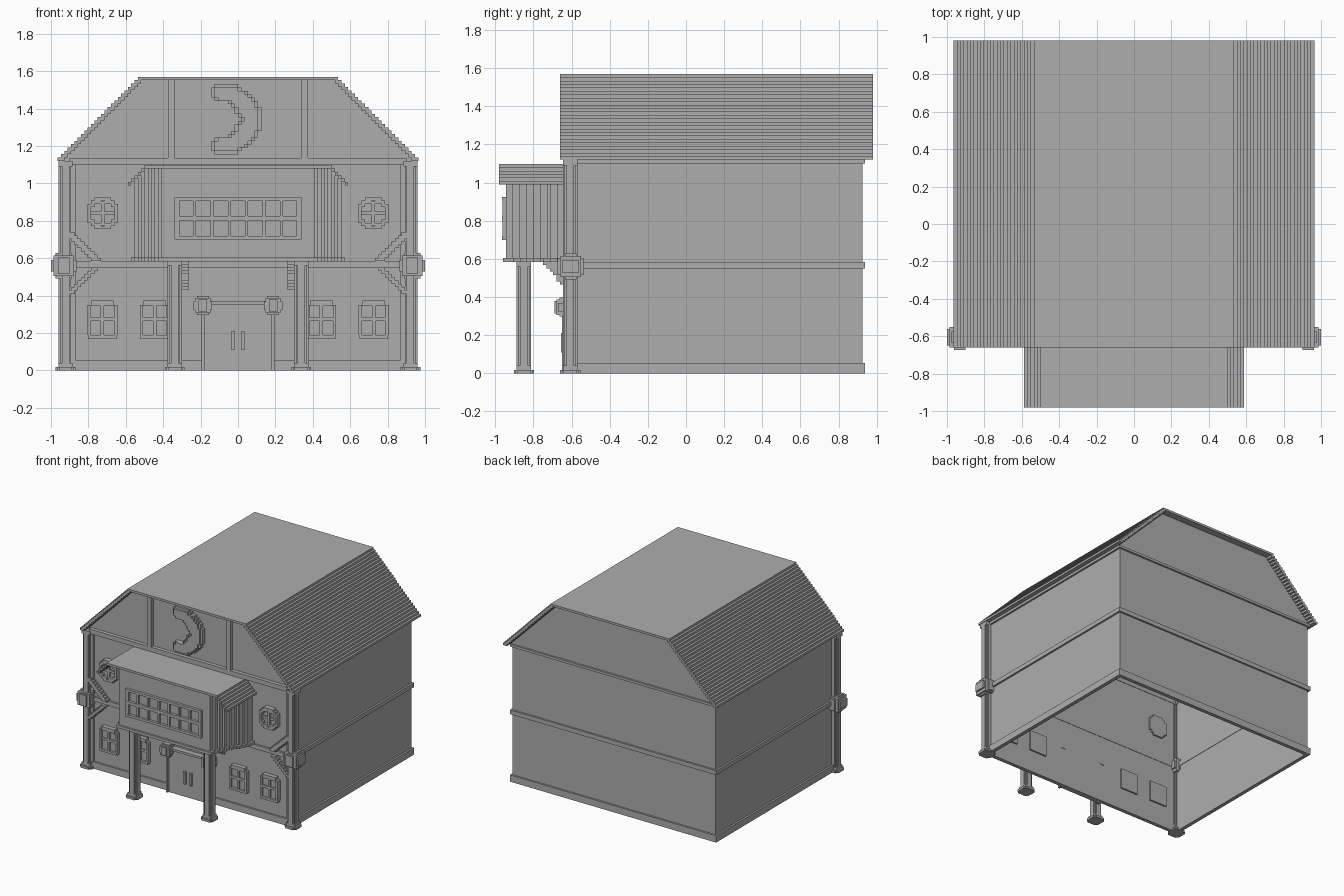
import bpy, bmesh
from math import sqrt

if "Cube" in bpy.data.objects:
    bpy.data.objects.remove(bpy.data.objects["Cube"])

U = 1 / 56  # one pixel step
FRONT, BACK, SIDE = -0.605, 0.925, 0.915

grey = bpy.data.materials.new("plain grey")
grey.use_nodes = True
grey.diffuse_color = (0.42, 0.42, 0.42, 1)
grey.node_tree.nodes["Principled BSDF"].inputs["Base Color"].default_value = grey.diffuse_color


def finish(name, bm, mirror):
    bmesh.ops.recalc_face_normals(bm, faces=bm.faces)
    for side in (("left_", "right_") if mirror else ("",)):
        if side == "right_":
            bmesh.ops.scale(bm, vec=(-1, 1, 1), verts=bm.verts)
            bmesh.ops.reverse_faces(bm, faces=bm.faces)
        mesh = bpy.data.meshes.new(side + name)
        bm.to_mesh(mesh)
        mesh.materials.append(grey)
        bpy.context.collection.objects.link(bpy.data.objects.new(side + name, mesh))
    bm.free()


def boxes(name, items, mirror=False):
    """Each item is x0, x1, y0, y1, z0, z1."""
    bm = bmesh.new()
    for x0, x1, y0, y1, z0, z1 in items:
        vs = bmesh.ops.create_cube(bm, size=1)["verts"]
        bmesh.ops.scale(bm, vec=(x1 - x0, y1 - y0, z1 - z0), verts=vs)
        bmesh.ops.translate(bm, vec=((x0 + x1) / 2, (y0 + y1) / 2, (z0 + z1) / 2), verts=vs)
    finish(name, bm, mirror)


def prism(name, pts, a, b, plane="XZ", mirror=False):
    place = {"XZ": lambda p, q, d: (p, d, q),
             "XY": lambda p, q, d: (p, q, d),
             "YZ": lambda p, q, d: (d, p, q)}[plane]
    bm = bmesh.new()
    lo = [bm.verts.new(place(p, q, a)) for p, q in pts]
    hi = [bm.verts.new(place(p, q, b)) for p, q in pts]
    bm.faces.new(lo)
    bm.faces.new(hi)
    for i in range(len(pts)):
        j = (i + 1) % len(pts)
        bm.faces.new((lo[i], lo[j], hi[j], hi[i]))
    finish(name, bm, mirror)


def stepped(span, q0, q1):
    """Staircase outline: span(q) gives the low and high edge of each row."""
    n = max(1, round((q1 - q0) / U))
    h = (q1 - q0) / n
    rows = [span(q0 + (i + 0.5) * h) for i in range(n)]
    snap = [(round(l / U) * U, round(r / U) * U) for l, r in rows]
    pts = [(snap[i][1], q0 + k * h) for i in range(n) for k in (i, i + 1)]
    pts += [(snap[i][0], q0 + k * h) for i in reversed(range(n)) for k in (i + 1, i)]
    clean = []
    for p in pts:
        if clean and abs(clean[-1][0] - p[0]) + abs(clean[-1][1] - p[1]) < 1e-6:
            continue
        if len(clean) > 1 and abs(clean[-1][0] - p[0]) < 1e-6 and abs(clean[-2][0] - p[0]) < 1e-6:
            clean.pop()
        clean.append(p)
    return clean


def shell(outer, inner):
    return outer + inner[::-1]


def both(w):
    return lambda q: (-w(q), w(q))


def ring(name, out, z0, z1, t):
    x, y0, y1 = SIDE + out, FRONT - out, BACK + out
    boxes(name, [(-x, x, y0, y0 + t, z0, z1), (-x, x, y1 - t, y1, z0, z1),
                 (-x, -x + t, y0 + t, y1 - t, z0, z1), (x - t, x, y0 + t, y1 - t, z0, z1)])


def ball(name, x, y, z, r):
    big, mid, small = r, r * 0.65, r * 0.45
    sizes = [(big, mid, small), (small, big, mid), (mid, small, big), (r * 0.8,) * 3]
    boxes(name, [(x - a, x + a, y - b, y + b, z - c, z + c) for a, b, c in sizes], True)


def column(name, x, y, top):
    def square(a, b, z0, z1):
        return (x - a, x + a, y - b, y + b, z0, z1)
    boxes(name, [square(0.038, 0.02, 0, top), square(0.02, 0.038, 0, top),
                 square(0.029, 0.029, 0, top),
                 square(0.053, 0.035, 0, U), square(0.035, 0.053, 0, U),
                 square(0.044, 0.044, 0, U), square(0.038, 0.038, U, 0.04),
                 square(0.038, 0.038, top - 0.03, top)], True)


# Hollow walls and the bands around them
ring("walls", 0, 0, 1.13, 0.012)
ring("plinth_band", 0.015, 0, 0.055, 0.03)
ring("floor_band", 0.015, 0.55, 0.585, 0.03)
ring("eave_band", 0.015, 1.1, 1.12, 0.03)

# Main roof with stepped slopes, and gable ends
def roof_w(z):
    return 0.965 - (z - 1.12 - U / 2)

prism("main_roof", shell(stepped(both(roof_w), 1.12, 1.57),
                         stepped(both(lambda z: roof_w(z) - 2 * U), 1.12, 1.57 - U)), -0.66, 0.98)
gable = stepped(both(lambda z: roof_w(z) - 1.5 * U), 1.12, 1.56)
prism("front_gable", gable, FRONT, FRONT + 0.012)
prism("back_gable", gable, BACK - 0.012, BACK)

# Front timbers
boxes("gable_beam", [(-0.9, 0.9, -0.635, FRONT, 1.1, 1.137)])
boxes("gable_post", [(0.34, 0.375, -0.635, FRONT, 1.137, 1.555)], True)
boxes("corner_trim", [(0.87, 0.9, -0.625, FRONT, 0.055, 1.1)], True)
prism("upper_brace", stepped(lambda z: (z + 0.145, z + 0.19), 0.585, 0.74), -0.645, FRONT, mirror=True)
prism("lower_brace", stepped(lambda z: (1.285 - z, 1.33 - z), 0.41, 0.55), -0.645, FRONT, mirror=True)

# Corner columns, porch posts and round bosses
column("corner_column", 0.922, -0.607, 1.12)
column("porch_post", 0.338, -0.85, 0.59)
ball("corner_boss", 0.932, -0.605, 0.56, 0.068)
ball("door_boss", 0.188, -0.64, 0.347, 0.05)

# Door
def door_w(z):
    return 0.197 if z < 0.34 else 0.16

prism("door_frame", shell(stepped(both(door_w), 0, 0.37),
                          stepped(both(lambda z: door_w(z) - U), 0, 0.352)), -0.65, FRONT)
prism("door", stepped(both(lambda z: door_w(z) - U), 0, 0.352), -0.635, FRONT)
boxes("door_handle", [(0.018, 0.036, -0.655, -0.63, 0.11, 0.21)], True)


# Lower windows with four panes
def window(name, x):
    def rect(a, b, z0, z1, y=-0.64):
        return (x + a, x + b, y, -0.6, z0, z1)
    t = U
    boxes(name, [(x - 0.078, x + 0.078, -0.622, -0.58, 0.18, 0.345),
                 rect(-0.06, 0.06, 0.345, 0.375), rect(-0.078, 0.078, 0.172, 0.172 + t),
                 rect(-0.08, -0.08 + t, 0.172 + t, 0.35), rect(0.08 - t, 0.08, 0.172 + t, 0.35),
                 rect(-t / 2, t / 2, 0.172 + t, 0.345, -0.638),
                 rect(-0.08 + t, 0.08 - t, 0.265, 0.265 + t, -0.636)], True)

window("outer_window", 0.725)
window("inner_window", 0.445)


# Round windows
CX, CZ, R = 0.723, 0.84, 0.085

def disc(r):
    return lambda z: sqrt(max(0, r * r - (z - CZ) ** 2))

prism("round_window_pane", stepped(lambda z: (CX - disc(R)(z), CX + disc(R)(z)), CZ - R, CZ + R),
      -0.622, -0.58, mirror=True)
for s, part in ((1, "outer"), (-1, "inner")):
    def rim(z):
        e = [CX + s * disc(R - 1.3 * U)(z), CX + s * disc(R)(z)]
        return min(e), max(e)
    prism(f"round_window_{part}_rim", stepped(rim, CZ - R, CZ + R), -0.645, FRONT, mirror=True)
boxes("round_window_bars", [(CX - U / 2, CX + U / 2, -0.638, FRONT, CZ - 0.065, CZ + 0.065),
                            (CX - 0.065, CX + 0.065, -0.636, FRONT, CZ - U / 2, CZ + U / 2)], True)


# Projecting bay with stepped sides, floor slab and roof
def bay_w(y):
    return 0.402 + 0.15 * min(1, max(0, (y + 0.945) / 0.29))

def bay_roof_w(z):
    return 0.59 - (z - 0.99 - U / 2)

prism("bay_room", stepped(both(bay_w), -0.945, FRONT), 0.605, 0.99, "XY")
for i in range(5):
    z = 0.99 + i * U
    cap = bay_roof_w(z + U / 2) - 1.5 * U
    prism("bay_top", stepped(both(lambda y: min(bay_w(y), cap)), -0.945, FRONT), z, z + U, "XY")
prism("bay_floor", stepped(both(lambda y: bay_w(y) + U), -0.96, FRONT), 0.583, 0.605, "XY")
top = 0.99 + 6 * U
prism("bay_roof", shell(stepped(both(bay_roof_w), 0.99, top),
                        stepped(both(lambda z: bay_roof_w(z) - U), 0.99, top - U)), -0.98, FRONT)
prism("bay_bracket", stepped(lambda z: (-0.61 - (z - 0.43), FRONT), 0.43, 0.585),
      0.265, 0.31, "YZ", mirror=True)

# Long bay window, seven panes by two
bars = [(-0.34, 0.34, -0.965, -0.94, z, z + h) for z, h in ((0.70, 0.02), (0.802, 0.025), (0.905, 0.02))]
for i in range(8):
    x = -0.3265 + i * 0.0933
    w = 0.0135 if i in (0, 7) else 0.008
    bars.append((x - w, x + w, -0.963, -0.94, 0.71, 0.915))
boxes("bay_window", bars)


# Crescent moulding on the gable, in two layers
def crescent(inset):
    def span(z):
        t = abs(z - 1.343)
        right = 0.125 - 0.145 * (t / 0.188) ** 2.5
        if t > 0.095:
            left = -0.15 + 0.05 * (abs(t - 0.143) / 0.045) ** 2
        else:
            left = 0.01 - 0.65 * t
        return left + inset, max(right, left + 4 * U) - inset
    return stepped(span, 1.155 + inset, 1.531 - inset)

prism("crescent_base", crescent(0), -0.635, FRONT)
prism("crescent_face", crescent(U), -0.652, FRONT)
